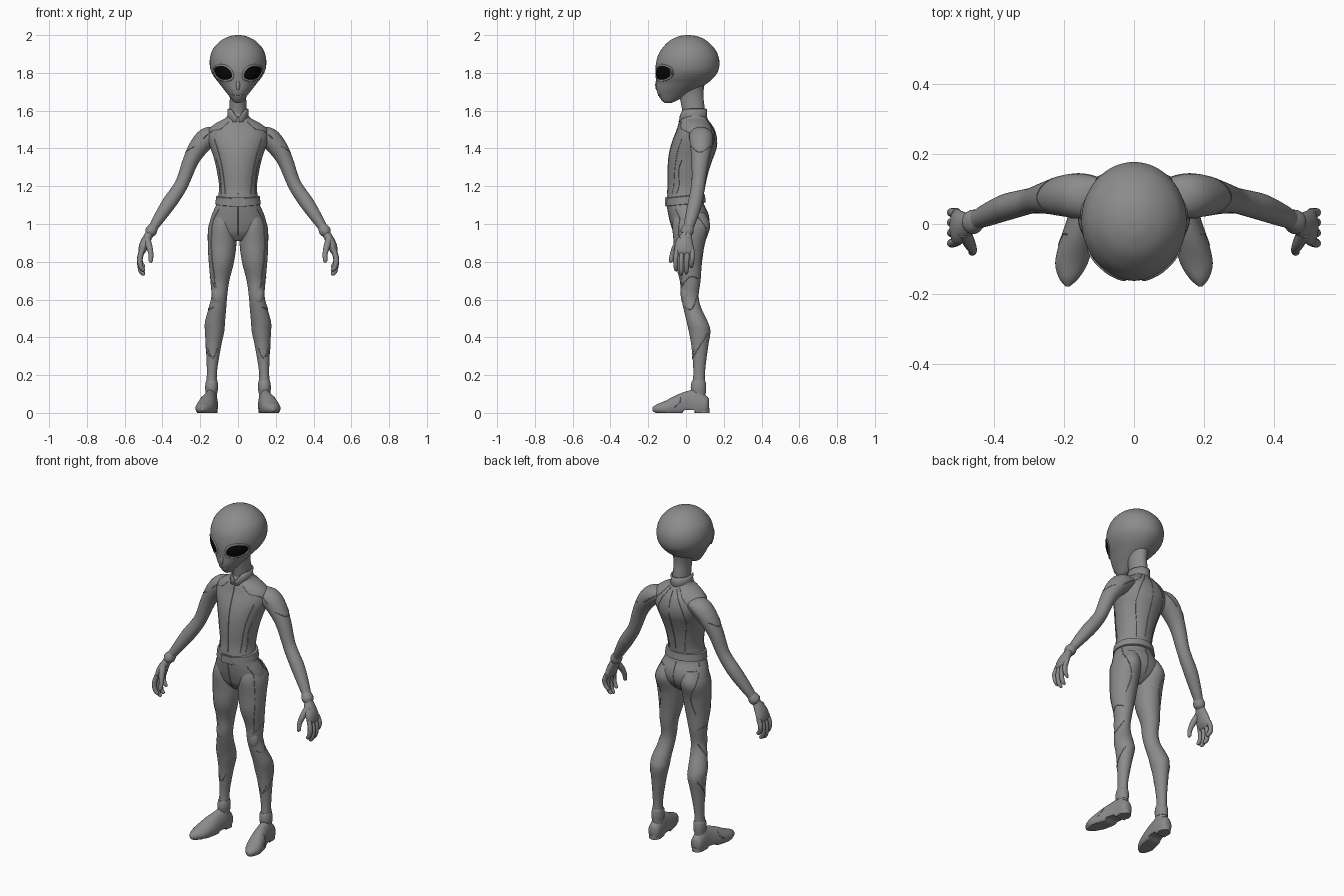
import bpy, bmesh, math
from mathutils import Vector, Matrix
from mathutils.bvhtree import BVHTree

if "Cube" in bpy.data.objects:
    bpy.data.objects.remove(bpy.data.objects["Cube"], do_unlink=True)


def material(name, value):
    m = bpy.data.materials.new(name)
    m.use_nodes = True
    colour = (value, value, value, 1)
    m.diffuse_color = colour
    m.node_tree.nodes["Principled BSDF"].inputs["Base Color"].default_value = colour
    return m


GREY = material("mid grey", 0.26)
BLACK = material("eye black", 0.002)
X, Y, Z = Vector((1, 0, 0)), Vector((0, 1, 0)), Vector((0, 0, 1))
trees = {}


def finish(name, bm, mat=GREY, angle=50):
    bmesh.ops.recalc_face_normals(bm, faces=bm.faces)
    trees[name] = BVHTree.FromBMesh(bm)
    me = bpy.data.meshes.new(name)
    bm.to_mesh(me)
    bm.free()
    for p in me.polygons:
        p.use_smooth = True
    me.set_sharp_from_angle(angle=math.radians(angle))
    me.materials.append(mat)
    ob = bpy.data.objects.new(name, me)
    bpy.context.collection.objects.link(ob)
    return ob


def spline(keys, steps):
    """Catmull-Rom through tuples of any length."""
    k = [Vector(q) for q in keys]
    out = []
    for i in range(len(k) - 1):
        a, b, c, d = k[max(i - 1, 0)], k[i], k[i + 1], k[min(i + 2, len(k) - 1)]
        for j in range(steps):
            t = j / steps
            out.append(b + (c - a) * (t / 2) + (a * 2 - b * 5 + c * 4 - d) * (t * t / 2)
                       + (b * 3 - a - c * 3 + d) * (t ** 3 / 2))
    return out + [k[-1]]


def loft(name, keys, s=1, axis=None, ref=Y, steps=5, sides=32, warp=None, angle=50):
    """Skin elliptical rings given as (x, y, z, radius a, radius b)."""
    pts = spline(keys, steps)
    mids = [Vector((p[0] * s, p[1], p[2])) for p in pts]
    bm = bmesh.new()
    rings = []
    for i, (p, c) in enumerate(zip(pts, mids)):
        t = axis or (mids[min(i + 1, len(mids) - 1)] - mids[max(i - 1, 0)]).normalized()
        u = ref.cross(t).normalized()
        v = t.cross(u)
        ring = []
        for n in range(sides):
            a = math.tau * n / sides
            co = c + u * (p[3] * math.cos(a)) + v * (p[4] * math.sin(a))
            ring.append(bm.verts.new(warp(co) if warp else co))
        rings.append(ring)
    for r, q in zip(rings, rings[1:]):
        for n in range(sides):
            m = (n + 1) % sides
            bm.faces.new((r[n], r[m], q[m], q[n]))
    bm.faces.new(rings[0])
    bm.faces.new(rings[-1])
    return finish(name, bm, angle=angle)


def band(z, front, back, half_width):
    return (0, (front + back) / 2, z, half_width, (back - front) / 2)


def blob(name, loc, size):
    bm = bmesh.new()
    bmesh.ops.create_uvsphere(bm, u_segments=32, v_segments=16, radius=1)
    bm.transform(Matrix.Translation(loc) @ Matrix.Diagonal((*size, 1)))
    return finish(name, bm)


def block(name, loc, size):
    bm = bmesh.new()
    bmesh.ops.create_cube(bm, size=1)
    bm.transform(Matrix.Translation(loc) @ Matrix.Diagonal((*size, 1)))
    bmesh.ops.bevel(bm, geom=bm.edges[:], offset=0.004, segments=2, affect='EDGES')
    return finish(name, bm)


def seam(name, targets, view, path, s=1, radius=0.0024):
    """Lay a thin cord on the surface, projected from the front, back or side."""
    pts = []
    for a, z in spline(path, 8):
        if view == "side":
            start, d = Vector((s, a, z)), X * -s
        else:
            d = Y if view == "front" else -Y
            start = Vector((a * s, -d.y, z))
        hits = [h for h in (trees[t].ray_cast(start, d) for t in targets) if h[0]]
        if hits:
            h = min(hits, key=lambda r: r[3])[0]
            pts.append((*h, radius, radius))
    if len(pts) > 2:
        loft(name, pts, ref=Vector((0.31, 0.43, 0.85)) if view == "side" else Y,
             steps=1, sides=6)


def almond(a, r, s):
    """Point of a slanted eye outline, in front-view coordinates."""
    u = .05 * r * math.cos(a)
    v = .034 * r * math.sin(a) * abs(math.sin(a)) ** .25
    return Vector((s * (.077 + u * .89 - v * .45), -1, 1.8 + u * .45 + v * .89))


def eye(side, s):
    """Almond plate that follows the face, with a soft lid around it."""
    bm = bmesh.new()
    rings = []
    for r in (1, .8, .55, .3, .08):
        ring = []
        for n in range(32):
            hit, normal = trees["head"].ray_cast(almond(math.tau * n / 32, r, s), Y)[:2]
            ring.append(bm.verts.new(hit + normal * (.002 + .004 * (1 - r * r))))
        rings.append(ring)
    for r, q in zip(rings, rings[1:]):
        for n in range(32):
            m = (n + 1) % 32
            bm.faces.new((r[n], r[m], q[m], q[n]))
    bm.faces.new(rings[-1])
    finish(side + "eye", bm, BLACK)
    rim = [trees["head"].ray_cast(almond(math.tau * n / 32, 1.1, s), Y)[0] for n in range(33)]
    loft(side + "eyelid", [(*p, .006, .005) for p in rim], steps=2, sides=10)


# Head and neck
loft("head", [band(*k) for k in (
    (2.0, 0, .02, .01), (1.993, -.04, .063, .047), (1.97, -.087, .11, .092),
    (1.93, -.126, .15, .13), (1.89, -.149, .171, .146), (1.85, -.159, .177, .15),
    (1.81, -.162, .17, .143), (1.775, -.16, .147, .124), (1.745, -.157, .113, .1),
    (1.715, -.156, .065, .077), (1.69, -.15, .02, .057), (1.665, -.137, -.025, .038),
    (1.648, -.122, -.06, .024), (1.64, -.11, -.08, .008))], axis=Z, sides=64)
blob("nose", (0, -.152, 1.735), (.011, .011, .03))
loft("neck", [band(*k) for k in ((1.8, -.05, .11, .07), (1.74, -.045, .098, .055),
     (1.68, -.035, .092, .044), (1.6, -.02, .1, .046), (1.52, -.01, .1, .05))], axis=Z)
seam("mouth", ["head"], "front", [(-.03, 1.686), (0, 1.68), (.03, 1.686)])

# Torso and pelvis
loft("torso", [band(*k) for k in (
    (1.585, -.018, .1, .05), (1.56, -.028, .112, .068), (1.535, -.036, .128, .115),
    (1.5, -.046, .15, .155), (1.45, -.066, .163, .16), (1.4, -.082, .16, .145),
    (1.35, -.091, .142, .128), (1.28, -.095, .118, .112), (1.2, -.095, .1, .1),
    (1.14, -.1, .092, .106), (1.1, -.1, .096, .116), (1.05, -.092, .118, .138),
    (1.0, -.08, .12, .148), (.95, -.062, .095, .12), (.91, -.03, .05, .04))],
    axis=Z, sides=48)


def tilt(co):
    return co + Z * (0.1 * (co.y + .1))


loft("belt", [band(*k) for k in ((1.093, -.1, .098, .112), (1.096, -.107, .105, .121),
     (1.136, -.106, .1, .115), (1.14, -.098, .092, .106))], axis=Z, steps=1,
     sides=48, warp=tilt, angle=35)
block("buckle", (0, -.106, 1.118), (.075, .012, .05))

# Open collar with a front notch
bm = bmesh.new()
rows = []
for n in range(41):
    a = math.radians(-84 + 348 * n / 40)
    front = max(0, -math.sin(a)) ** 6
    rows.append([bm.verts.new((r * math.cos(a), .038 + k * math.sin(a), z)) for r, k, z in (
        (.063, .078, 1.54), (.055, .072, 1.58 - .02 * front), (.056, .073, 1.61 - .045 * front))])
for r, q in zip(rows, rows[1:]):
    for i in range(2):
        bm.faces.new((r[i], q[i], q[i + 1], r[i + 1]))
collar = finish("collar", bm)
collar.modifiers.new("thickness", 'SOLIDIFY').thickness = .008


def foot_floor(co):
    return Vector((co.x, co.y, max(co.z, .014 if -.01 < co.y < .045 else 0)))


for s, side in ((1, "left_"), (-1, "right_")):
    eye(side, s)

    # Leg
    leg = side + "leg"
    loft(leg, [(.075, .02, 1.06, .05, .08), (.083, .028, .99, .073, .1),
               (.084, .018, .9, .076, .083), (.088, .013, .8, .067, .072),
               (.096, .022, .7, .05, .055), (.099, .02, .62, .042, .047),
               (.108, .032, .56, .046, .047), (.122, .06, .48, .053, .056),
               (.124, .072, .43, .051, .057), (.13, .073, .35, .04, .044),
               (.138, .07, .22, .027, .031), (.14, .067, .13, .029, .035),
               (.141, .067, .05, .03, .036)], s, axis=Z)
    blob(side + "knee_pad", (s * .106, -.004, .625), (.031, .024, .056))

    # Boot
    loft(side + "boot", [(.141, .122, .045, .014, .028), (.142, .108, .04, .033, .05),
                         (.144, .06, .04, .038, .085), (.15, .015, .035, .041, .083),
                         (.163, -.045, .03, .048, .067), (.178, -.11, .024, .047, .04),
                         (.186, -.155, .021, .028, .024), (.189, -.178, .02, .006, .009)],
         s, axis=-Y, ref=Z, warp=foot_floor)
    loft(side + "heel", [(.142, .085, z, .034, .04) for z in (0, .025)], s, axis=Z, steps=1)
    loft(side + "boot_cuff", [(.14, .068, .105, .031, .037), (.14, .066, .135, .034, .041),
                              (.139, .067, .168, .031, .036), (.139, .067, .17, .025, .03)],
         s, axis=Z, steps=3)

    # Arm
    arm = side + "arm"
    loft(arm, [(.11, .074, 1.475, .04, .06), (.16, .08, 1.457, .055, .064),
               (.205, .08, 1.412, .052, .058), (.25, .075, 1.335, .042, .046),
               (.29, .067, 1.23, .036, .037), (.32, .06, 1.175, .037, .037),
               (.365, .048, 1.11, .038, .038), (.415, .028, 1.035, .031, .033),
               (.455, .01, .972, .023, .026), (.475, 0, .935, .023, .027)], s)
    loft(side + "glove_cuff", [(.445, .014, .988, .024, .027), (.455, .009, .972, .03, .033),
                               (.463, .004, .958, .031, .034), (.471, 0, .945, .023, .027)],
         s, steps=3)

    # Hand
    loft(side + "palm", [(.468, .002, .955, .02, .025), (.482, -.005, .925, .026, .037),
                         (.497, -.01, .89, .026, .048), (.507, -.008, .855, .02, .051),
                         (.51, -.008, .838, .01, .042)], s, axis=Z)
    for finger, y, tip in (("index", -.048, .75), ("middle", -.021, .728),
                           ("ring", .006, .735), ("little", .032, .768)):
        mid = (tip + .86) / 2
        loft(side + finger + "_finger", [
            (.506, y, .865, .013, .014), (.52, y * 1.1 - .002, mid + .01, .014, .0125),
            (.514, y * 1.05 - .004, tip + .025, .013, .012),
            (.5, y - .004, tip + .006, .01, .009), (.496, y - .004, tip, .004, .004)],
            s, steps=4, sides=12)
    loft(side + "thumb", [(.484, -.022, .925, .019, .02), (.47, -.055, .88, .017, .017),
                          (.461, -.072, .84, .013, .013), (.462, -.08, .805, .011, .011),
                          (.464, -.081, .796, .004, .004)], s, steps=4, sides=12)

    # Suit seams
    trunk = ["torso", leg]
    for name, targets, view, path in (
            ("front_panel_seam", trunk, "front",
             [(.125, 1.45), (.095, 1.35), (.078, 1.26), (.067, 1.16)]),
            ("chest_side_seam", trunk, "front", [(.115, 1.34), (.098, 1.28), (.088, 1.16)]),
            ("front_yoke_seam", ["torso", arm], "front",
             [(.05, 1.54), (.09, 1.505), (.14, 1.49), (.185, 1.45)]),
            ("back_yoke_seam", ["torso", arm], "back",
             [(.035, 1.555), (.08, 1.5), (.14, 1.46), (.19, 1.42)]),
            ("back_panel_seam", trunk, "back",
             [(.02, 1.55), (.075, 1.45), (.085, 1.36), (.06, 1.25), (.05, 1.17)]),
            ("thigh_front_seam", trunk, "front",
             [(.1, 1.08), (.135, 1.0), (.14, .85), (.125, .72), (.12, .66)]),
            ("seat_seam", trunk, "back", [(.11, 1.1), (.135, 1.0), (.1, .9), (.12, .8)]),
            ("thigh_side_seam", [leg], "side", [(-.03, .66), (.02, .72), (.07, .71)]),
            ("knee_seam", [leg], "side", [(-.01, .56), (.03, .55), (.06, .62)]),
            ("calf_seam", [leg], "side", [(.04, .3), (.07, .35), (.115, .42)]),
            ("shin_seam", [leg], "front", [(.108, .34), (.135, .29), (.16, .34)]),
            ("sleeve_seam", [arm], "side", [(.027, 1.41), (.075, 1.38), (.13, 1.41)]),
            ("boot_seam", [side + "boot"], "side", [(-.06, .03), (-.03, .06), (-.03, .085)])):
        seam(side + name, targets, view, path, s)

# Centre seams
seam("front_zip", ["torso"], "front", [(0, 1.545), (0, 1.35), (0, 1.16)], radius=.0035)
seam("fly_seam", ["torso"], "front", [(0, 1.09), (0, 1.0), (0, .94)])
seam("spine_seam", ["torso"], "back", [(0, 1.54), (0, 1.35), (0, 1.18)])
seam("seat_centre_seam", ["torso"], "back", [(0, 1.1), (0, 1.0), (0, .95)])
